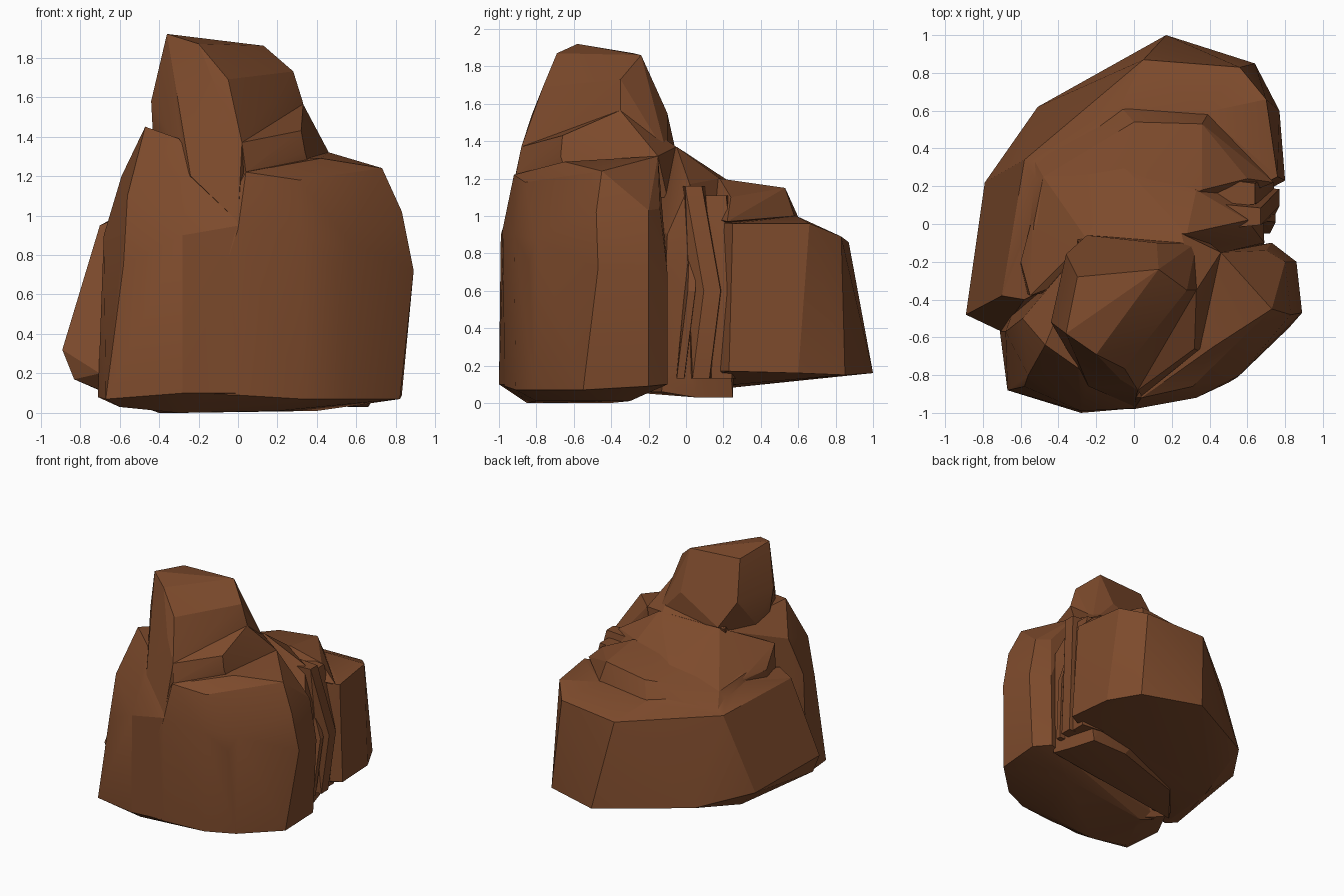
import bpy, bmesh, math

brown = bpy.data.materials.new("rock_brown")
brown.diffuse_color = (0.205, 0.069, 0.025, 1)
parts = []


def boulder(name, *layers):
    """Convex chunk of rock wrapped around layers of corner points."""
    bm = bmesh.new()
    for layer in layers:
        for p in layer:
            bm.verts.new(p)
    bmesh.ops.convex_hull(bm, input=bm.verts)
    junk = [v for v in bm.verts if not v.link_faces]
    bmesh.ops.delete(bm, geom=junk, context='VERTS')
    bmesh.ops.recalc_face_normals(bm, faces=bm.faces)
    me = bpy.data.meshes.new(name)
    bm.to_mesh(me)
    bm.free()
    me.materials.append(brown)
    ob = bpy.data.objects.new(name, me)
    bpy.context.collection.objects.link(ob)
    parts.append(ob)


# front right lobe with the broad shoulder
boulder("front_right_lobe",
        [(-.3, -.85, 0), (.2, -.8, .01), (.4, -.3, .01), (-.4, -.4, 0)],
        [(-.6, -.88, .07), (-.28, -.98, .1), (0, -.97, .09), (.33, -.91, .07),
         (.55, -.81, .07), (.82, -.55, .07), (.83, -.2, .09), (.72, -.1, .1), (-.6, -.4, .08)],
        [(.89, -.47, .72), (.86, -.2, .7), (.73, -.1, .7), (.5, -.84, .75), (.56, -.8, .87),
         (.33, -.92, .9), (0, -.98, .93)],
        [(.83, -.48, 1.02), (.8, -.2, 1.03), (.7, -.14, 1.04), (.04, -.92, 1.22),
         (.31, -.86, 1.18), (.73, -.45, 1.24), (.42, -.65, 1.29), (.46, -.15, 1.32), (-.1, -.3, 1.3)])

# front left lobe rising to a small crag
boulder("front_left_lobe",
        [(-.3, -.85, 0), (-.6, -.8, .03), (-.4, -.4, .02)],
        [(-.67, -.88, .07), (-.28, -1, .1), (0, -.97, .1), (-.71, -.57, .08), (-.6, -.35, .08)],
        [(-.58, -.86, .75), (-.28, -.99, .9), (.01, -.975, .95), (-.68, -.57, .9)],
        [(-.56, -.8, 1.1), (-.25, -.92, 1.06), (-.3, -.76, 1.39), (-.47, -.64, 1.45),
         (-.59, -.5, 1.2), (-.25, -.1, 1.33)])

# spire on top, running down into the notch between the lobes
boulder("spire",
        [(-.36, -.58, 1.92), (-.2, -.69, 1.87), (-.3, -.28, 1.87), (.13, -.24, 1.86)],
        [(.28, -.35, 1.73), (-.05, -.765, 1.69), (.33, -.35, 1.57), (-.07, -.825, 1.54),
         (-.44, -.52, 1.58), (-.36, -.16, 1.57), (.12, -.1, 1.55)],
        [(.02, -.88, 1.37), (.36, -.35, 1.3), (.33, -.1, 1.32), (-.25, -.06, 1.37),
         (-.42, -.45, 1.2), (-.24, -.86, 1.2), (0, -.965, .97)])
# sloping foot of the spire, right side
boulder("spire_foot",
        [(.46, -.15, 1.32), (.33, -.35, 1.565), (.32, -.66, 1.43), (.34, -.67, 1.32),
         (.02, -.88, 1.37), (.04, -.91, 1.22), (.25, -.05, 1.37), (-.3, -.08, 1.36)],
        [(.4, -.6, 1.1), (.4, -.1, 1.1), (-.3, -.2, 1.1)])

# middle body joining front and back
boulder("middle_body",
        [(.68, -.13, .06), (.66, .05, .03), (.6, .25, .03), (.28, .23, .04), (-.35, 0, .06),
         (-.62, -.33, .06)],
        [(.69, -.1, .9), (.68, .2, .8), (.6, .02, 1.17), (.33, .18, 1.2), (-.05, .3, 1.14),
         (-.48, .25, 1.02)],
        [(.28, -.05, 1.37), (-.25, -.08, 1.36), (-.55, -.38, 1.2), (-.6, -.2, 1.06),
         (-.54, 0, 1.06)])

# upright ribs in the cleft on the right: (y top, y middle, y bottom, thickness, reach, height)
for i, (yt, ym, yb, t, reach, top) in enumerate([
        (.04, .03, -.03, .04, .75, .92),
        (.04, .14, .08, .09, .77, 1.16),
        (.16, .21, .19, .11, .74, 1.11)]):
    boulder(f"cleft_rib_{i + 1}", *[
        [(x, y - t / 2, z), (x, y + t / 2, z), (.2, y - t, z), (.2, y + t, z)]
        for x, y, z in ((reach - .1, yt, top), (reach, ym, .6), (reach - .03, yb, .13))])

# large back block with its undercut base and left flank
boulder("back_block",
        [(-.6, .13, .07), (-.71, -.48, .12), (.3, .28, .1), (-.2, -.2, .07)],
        [(.17, 1, .16), (.64, .85, .15), (.77, .6, .16), (.8, .23, .17), (-.51, .62, .2),
         (-.79, .22, .25), (-.89, -.48, .32), (-.83, -.48, .17), (-.7, -.57, .2)],
        [(.05, .87, .86), (.56, .83, .89), (.7, .66, .96), (.76, .25, .96), (-.58, .34, .88),
         (-.74, -.4, .77)],
        [(-.07, .63, .97), (.37, .59, 1.0), (-.7, -.38, .95), (-.58, -.4, 1.0), (-.55, 0, 1.03),
         (-.5, .2, 1.0)])

# upper shelf above the back block
boulder("back_shelf",
        [(-.53, .34, .9), (-.07, .62, .95), (.39, .58, 1.0), (.74, .22, .97), (-.6, 0, .9)],
        [(0, .54, 1.1), (.36, .53, 1.15), (.6, .24, 1.1), (.36, .18, 1.2), (-.48, .25, 1.02),
         (-.05, .1, 1.19), (-.53, 0, 1.08), (-.55, -.3, 1.1)])

# merge all chunks into one solid rock without inner faces
rock = parts[0]
rock.name = "rock"
bpy.context.view_layer.objects.active = rock
for other in parts[1:]:
    mod = rock.modifiers.new("merge", 'BOOLEAN')
    mod.operation = 'UNION'
    mod.solver = 'EXACT'
    mod.object = other
    bpy.ops.object.modifier_apply(modifier=mod.name)
    bpy.data.objects.remove(other)

# clean up coplanar facets and soften the shallow creases
bm = bmesh.new()
bm.from_mesh(rock.data)
bmesh.ops.remove_doubles(bm, verts=bm.verts, dist=.002)
bmesh.ops.dissolve_limit(bm, angle_limit=math.radians(3), verts=bm.verts, edges=bm.edges)
bm.to_mesh(rock.data)
bm.free()
rock.select_set(True)
bpy.ops.object.shade_smooth_by_angle(angle=math.radians(18))
